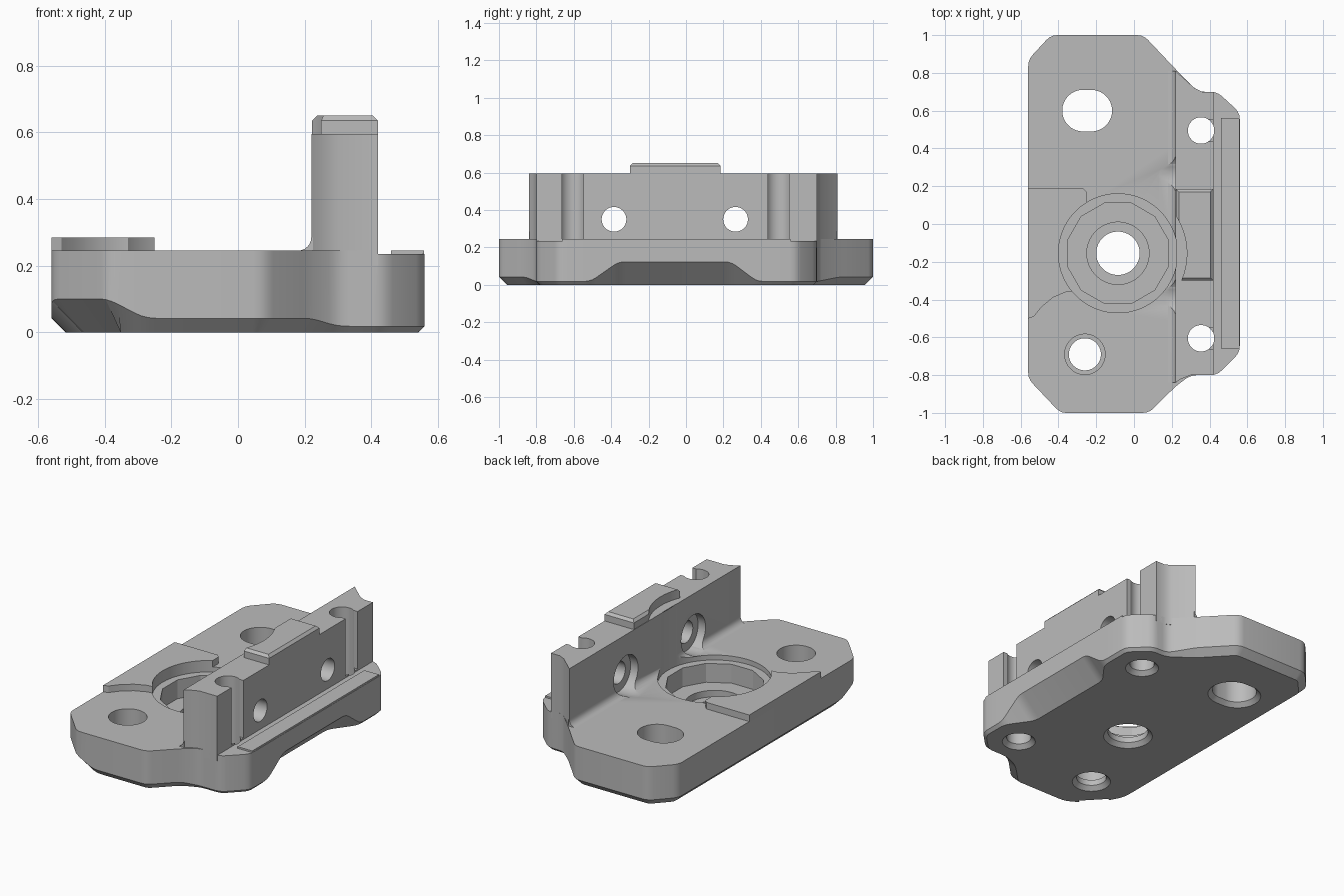
import bpy, bmesh, math
from mathutils import Vector

default_cube = bpy.data.objects.get("Cube")
if default_cube:
    bpy.data.objects.remove(default_cube, do_unlink=True)

grey = bpy.data.materials.new("machined_grey")
grey.use_nodes = True
colour = (0.5, 0.5, 0.5, 1)
grey.diffuse_color = colour
grey.node_tree.nodes["Principled BSDF"].inputs["Base Color"].default_value = colour


def finish(name, bm):
    bmesh.ops.recalc_face_normals(bm, faces=bm.faces[:])
    mesh = bpy.data.meshes.new(name)
    bm.to_mesh(mesh)
    bm.free()
    mesh.materials.append(grey)
    obj = bpy.data.objects.new(name, mesh)
    bpy.context.collection.objects.link(obj)
    return obj


def loft(name, loops):
    """Closed solid through matching loops of points."""
    bm = bmesh.new()
    rings = [[bm.verts.new(p) for p in loop] for loop in loops]
    count = len(rings[0])
    for low, high in zip(rings, rings[1:]):
        for i in range(count):
            j = (i + 1) % count
            bm.faces.new((low[i], low[j], high[j], high[i]))
    bm.faces.new(rings[0][::-1])
    bm.faces.new(rings[-1])
    return finish(name, bm)


def prism(name, outline, bottom, top):
    return loft(name, [[(p[0], p[1], z) for p in outline] for z in (bottom, top)])


def box(name, x0, x1, y0, y1, z0, z1):
    return prism(name, [(x0, y0), (x1, y0), (x1, y1), (x0, y1)], z0, z1)


def circle(x, y, radius, sides=48, stretch=0, turn=0):
    points = []
    for i in range(sides):
        a = math.tau * (i + 0.5) / sides + turn
        shift = math.copysign(stretch, math.cos(a))
        points.append((x + radius * math.cos(a) + shift, y + radius * math.sin(a)))
    return points


def drill(name, x, y, radius, bottom, top, **options):
    return prism(name, circle(x, y, radius, **options), bottom, top)


def countersink(name, x, y, radius, stretch=0):
    rings = []
    for z, grow in ((-0.01, 0.035), (0.025, 0)):
        rings.append([(*p, z) for p in circle(x, y, radius + grow, stretch=stretch)])
    return loft(name, rings)


def cross_drill(name, y, z, stations):
    """Round cutter along x, from (x, radius) stations."""
    return loft(name, [[(x, *p) for p in circle(y, z, r)] for x, r in stations])


def soften(points, reach=0.035, steps=4):
    """Round every corner of an outline with a short curve."""
    points = [Vector(p) for p in points]
    result = []
    for i, p in enumerate(points):
        a, b = points[i - 1] - p, points[(i + 1) % len(points)] - p
        start = p + a * min(0.4, reach / a.length)
        end = p + b * min(0.4, reach / b.length)
        for k in range(steps):
            t = k / (steps - 1)
            result.append(start * (1 - t) ** 2 + p * 2 * t * (1 - t) + end * t * t)
    return result


def inset(points):
    """Move each point inward by its own chamfer height, down to the ground."""
    result = []
    for i, p in enumerate(points):
        before = (p - points[i - 1]).xy.normalized()
        after = (points[(i + 1) % len(points)] - p).xy.normalized()
        n1, n2 = Vector((-before.y, before.x)), Vector((-after.y, after.x))
        move = (n1 + n2) / (1 + n1.dot(n2)) * p.z
        result.append((p.x + move.x, p.y + move.y, 0))
    return result


def carve(obj, cutters):
    for cutter in cutters:
        mod = obj.modifiers.new("cut", 'BOOLEAN')
        mod.operation, mod.solver, mod.object = 'DIFFERENCE', 'EXACT', cutter
    graph = bpy.context.evaluated_depsgraph_get()
    mesh = bpy.data.meshes.new_from_object(obj.evaluated_get(graph))
    obj.modifiers.clear()
    obj.data = mesh


# Base plate: outline with the height of the underside chamfer at each corner
DECK, THIN, MID, WIDE = 0.245, 0.018, 0.042, 0.1
outline = soften([
    (-0.39, -1, WIDE), (-0.28, -1, MID), (0.08, -1, MID), (0.22, -0.86, MID),
    (0.3, -0.8, THIN), (0.44, -0.8, THIN), (0.56, -0.68, THIN), (0.56, -0.51, THIN),
    (0.56, -0.36, 0.123), (0.56, 0.24, 0.123), (0.56, 0.38, THIN), (0.56, 0.59, THIN),
    (0.44, 0.7, THIN), (0.34, 0.7, THIN), (0.22, 0.82, MID), (0.05, 1, MID),
    (-0.44, 1, MID), (-0.56, 0.87, MID), (-0.56, -0.7, MID), (-0.56, -0.82, WIDE)])
base = loft("base_plate", [inset(outline), outline, [(p.x, p.y, DECK) for p in outline]])

# Raised pad with a wavy front edge
pad = prism("raised_pad", [(-0.56, -0.5), (-0.53, -0.49), (-0.49, -0.44), (-0.43, -0.39),
                           (-0.36, -0.36), (-0.25, -0.35), (-0.25, 0.17), (-0.27, 0.19),
                           (-0.56, 0.19)], DECK - 0.003, 0.285)

# Upright rail, its root fillet, top cap and side ledge
rail = prism("upright_rail", [(0.22, -0.84), (0.25, -0.82), (0.3, -0.8), (0.42, -0.8),
                              (0.42, 0.7), (0.36, 0.7), (0.32, 0.72), (0.22, 0.81)],
             0.2, 0.595)
corner = [(0.225, DECK - 0.01), (0.18, DECK - 0.01)]
for i in range(7):
    a = math.pi / 2 * i / 6
    corner.append((0.18 + 0.04 * math.sin(a), DECK + 0.04 * (1 - math.cos(a))))
corner.append((0.225, DECK + 0.04))
fillet = loft("rail_fillet", [[(x, y, z) for x, z in corner] for y in (-0.84, 0.81)])
cap_loops = []
for z, edge in ((0.59, 0), (0.635, 0), (0.65, 0.015)):
    x0, x1, y0, y1 = 0.222 + edge, 0.42 - edge, -0.3 + edge, 0.185 - edge
    cap_loops.append([(x0, y0, z), (x1, y0, z), (x1, y1, z), (x0, y1, z)])
cap = loft("rail_cap", cap_loops)
ledge = box("side_ledge", 0.46, 0.558, -0.66, 0.56, 0.23, DECK)

# Round stepped well
WX, WY = -0.085, -0.155
ring = drill("ring_cutter", WX, WY, 0.315, 0.215, 1, sides=96)
well = [ring,
        drill("well_cutter", WX, WY, 0.275, 0.1, 1, sides=12),
        drill("step_cutter", WX, WY, 0.165, 0.06, 1),
        drill("bore_cutter", WX, WY, 0.115, -1, 1),
        countersink("bore_countersink", WX, WY, 0.115)]
scoop = drill("scoop_cutter", WX, WY, 0.365, 0.595, 1, sides=96)

# Mounting holes
mounts = [drill("slot_cutter", -0.248, 0.6, 0.11, -1, 1, stretch=0.022),
          countersink("slot_countersink", -0.248, 0.6, 0.11, stretch=0.022),
          drill("hole_cutter", -0.26, -0.69, 0.085, -1, 1),
          drill("counterbore_cutter", -0.26, -0.69, 0.107, 0.06, 1),
          countersink("hole_countersink", -0.26, -0.69, 0.085)]

# Vertical holes in the rail, opened sideways above the deck
bolts, mouths = [], []
for y in (0.495, -0.605):
    bolts += [drill("bolt_cutter", 0.355, y, 0.07, -1, 1),
              countersink("bolt_countersink", 0.355, y, 0.07)]
    mouths.append(box("mouth_cutter", 0.36, 0.5, y - 0.057, y + 0.057, 0.235, 1))

# Cross holes with counterbores, the rear one with a drill-point relief
cross = [cross_drill("cross_cutter", y, 0.35, [(0.1, 0.066), (0.6, 0.066)])
         for y in (0.265, -0.385)]
cross += [cross_drill("rear_relief", 0.265, 0.35, [(0.06, 0.09), (0.19, 0.117), (0.27, 0.117)]),
          cross_drill("front_relief", -0.385, 0.35, [(0.13, 0.1), (0.19, 0.117), (0.27, 0.117)])]
shelf = box("shelf_cutter", 0.42, 1, -1, 1, 0.235, 1)

carve(base, well + mounts + bolts + cross[2:] + [shelf])
carve(pad, [ring])
carve(rail, [ring] + bolts + mouths + cross)
carve(fillet, [ring] + cross[2:])
carve(cap, [scoop])

parts = [base, pad, rail, fillet, cap, ledge]
for part in parts:
    part.data.shade_smooth()
    part.data.set_sharp_from_angle(angle=math.radians(28))
for cutter in set(well + mounts + bolts + mouths + cross + [shelf, scoop]):
    bpy.data.objects.remove(cutter, do_unlink=True)
